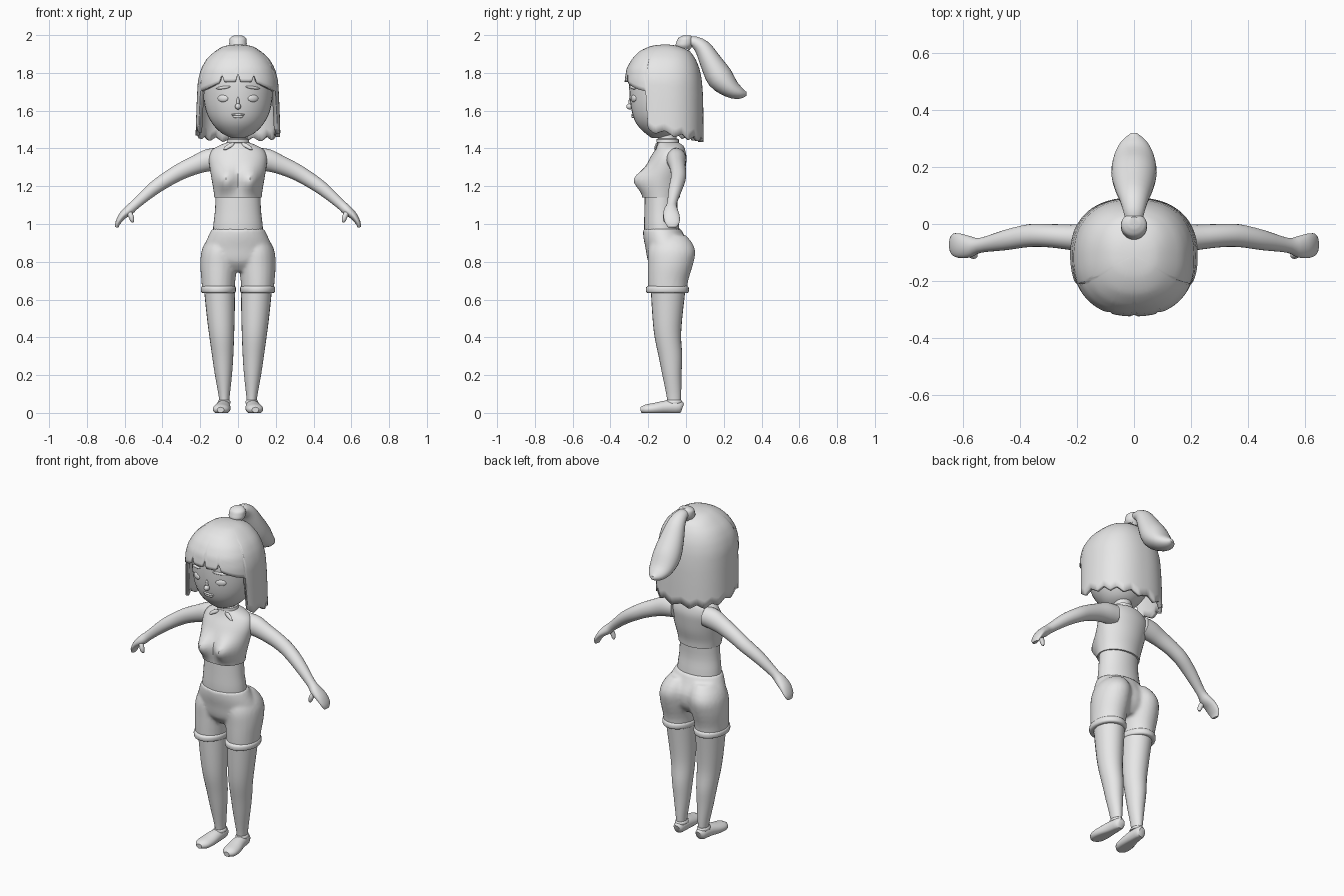
import bpy, bmesh, math
from mathutils import Vector, Matrix

if "Cube" in bpy.data.objects:
    bpy.data.objects.remove(bpy.data.objects["Cube"])

grey = bpy.data.materials.new("plain_grey")
grey.diffuse_color = (0.8, 0.8, 0.8, 1)
grey.use_nodes = True
grey.node_tree.nodes["Principled BSDF"].inputs["Base Color"].default_value = grey.diffuse_color


def finish(bm, name, mirror=False, angle=40):
    bmesh.ops.recalc_face_normals(bm, faces=bm.faces)
    me = bpy.data.meshes.new(name)
    bm.to_mesh(me)
    bm.free()
    ob = bpy.data.objects.new(name, me)
    bpy.context.collection.objects.link(ob)
    me.materials.append(grey)
    bpy.ops.object.select_all(action='DESELECT')
    ob.select_set(True)
    bpy.context.view_layer.objects.active = ob
    bpy.ops.object.shade_smooth_by_angle(angle=math.radians(angle))
    if mirror:
        ob.modifiers.new("mirror", 'MIRROR').use_mirror_merge = False
    return ob


def spline(rows, steps):
    """Catmull-Rom resampling of a list of equal-length tuples."""
    out = []
    for i in range(len(rows) - 1):
        p0, p1 = rows[max(i - 1, 0)], rows[i]
        p2, p3 = rows[i + 1], rows[min(i + 2, len(rows) - 1)]
        for k in range(steps):
            t = k / steps
            out.append([0.5 * (2 * b + (c - a) * t + (2 * a - 5 * b + 4 * c - d) * t * t
                        + (3 * b - a - 3 * c + d) * t ** 3)
                        for a, b, c, d in zip(p0, p1, p2, p3)])
    return out + [list(rows[-1])]


def sweep(bm, rows, side=(1, 0, 0), flat=False, n=24, steps=3, shape=None):
    """Skin oval rings (x, y, z, half width, half depth) along a path."""
    rows = spline(rows, steps)
    side = Vector(side)
    pts = [Vector(r[:3]) for r in rows]
    rings = []
    for i, r in enumerate(rows):
        if flat:
            v = Vector((0, 1, 0))
        else:
            t = pts[min(i + 1, len(pts) - 1)] - pts[max(i - 1, 0)]
            v = t.cross(side).normalized()
        ring = []
        for k in range(n):
            a = 2 * math.pi * k / n
            p = pts[i] + side * math.cos(a) * max(r[3], .003) + v * math.sin(a) * max(r[4], .003)
            ring.append(bm.verts.new(shape(p) if shape else p))
        rings.append(ring)
    for r0, r1 in zip(rings, rings[1:]):
        for k in range(n):
            bm.faces.new((r0[k], r0[(k + 1) % n], r1[(k + 1) % n], r1[k]))
    bm.faces.new(rings[0])
    bm.faces.new(rings[-1])


def levels(rows, cx=0):
    """Turn (z, front y, back y, half width) into sweep rows."""
    return [(cx, (f + b) / 2, z, w, (b - f) / 2) for z, f, b, w in rows]


def part(name, rows, mirror=False, **kw):
    bm = bmesh.new()
    sweep(bm, rows, **kw)
    return finish(bm, name, mirror)


def blob(name, loc, size, turn=0, tilt=0, mirror=False):
    bm = bmesh.new()
    m = (Matrix.Translation(loc) @ Matrix.Rotation(turn, 4, 'Z')
         @ Matrix.Rotation(tilt, 4, 'Y') @ Matrix.Diagonal((*size, 1)))
    bmesh.ops.create_uvsphere(bm, u_segments=16, v_segments=10, radius=1, matrix=m)
    return finish(bm, name, mirror)


# Head and neck
part("head", levels([(1.455, -.18, -.12, .03), (1.48, -.215, -.05, .085), (1.53, -.262, 0, .135),
                     (1.6, -.288, .04, .17), (1.7, -.3, .06, .185), (1.8, -.295, .055, .18),
                     (1.87, -.24, .02, .13)]), flat=True, n=32)
part("neck", levels([(1.38, -.155, -.035, .065), (1.42, -.15, -.045, .055),
                     (1.46, -.148, -.05, .05), (1.52, -.148, -.05, .05)]), flat=True)
part("choker", levels([(1.428, -.15, -.045, .05), (1.432, -.157, -.038, .06),
                       (1.448, -.157, -.038, .057), (1.452, -.15, -.045, .05)]), flat=True, steps=1)

# Facial features
blob("eye", (.08, -.277, 1.665), (.03, .01, .019), turn=.42, mirror=True)
blob("eyebrow", (.078, -.283, 1.722), (.042, .008, .008), turn=.42, tilt=.12, mirror=True)
blob("nose", (0, -.298, 1.622), (.016, .018, .016))
blob("nose_bridge", (0, -.294, 1.645), (.008, .01, .03))
blob("upper_lip", (0, -.279, 1.579), (.036, .011, .007))
blob("lower_lip", (0, -.277, 1.569), (.028, .012, .009))

# Hair cap: dome profile (z, front y, back y, half width) with a cut lower edge
DOME = [(1.95, -.11, -.11, 0), (1.943, -.18, -.045, .07), (1.915, -.245, .02, .12),
        (1.87, -.288, .052, .168), (1.82, -.315, .072, .196), (1.76, -.325, .084, .212),
        (1.68, -.322, .09, .217), (1.58, -.318, .092, .221), (1.42, -.316, .093, .226)]


def hair_point(a, z):
    for p, q in zip(DOME, DOME[1:]):
        if z >= q[0] - 1e-6:
            s0, s1, s = (math.sqrt(max(0, 1.95 - v)) for v in (p[0], q[0], z))
            f, b, w = (u + (v - u) * (s - s0) / (s1 - s0) for u, v in zip(p[1:], q[1:]))
            break
    c, s = math.cos(a), math.sin(a)
    return Vector((math.copysign(abs(c) ** .86, c) * w,
                   (f + b) / 2 + math.copysign(abs(s) ** .86, s) * (b - f) / 2, z))


def hair_edge(a):
    p = hair_point(a, 1.7)
    if p.y < -.212:                                   # fringe with small notches
        notch = max(max(0, .045 - 3.2 * abs(p.x - x)) for x in (-.09, 0, .09))
        return 1.752 - max(0, abs(p.x) - .09) * .45 + notch
    saw = abs((a * 2.4) % 1 - .5)                     # uneven tips at sides and back
    return 1.495 - .05 * (p.y + .2) / .29 + .05 * (saw - .25)


N, M = 160, 22
bm = bmesh.new()
top = bm.verts.new(hair_point(0, 1.95))
cols = []
for i in range(N):
    a = 2 * math.pi * i / N - math.pi / 2
    e = hair_edge(a)
    cols.append([bm.verts.new(hair_point(a, 1.95 - (1.95 - e) * (j / M) ** 2)) for j in range(1, M + 1)])
for i in range(N):
    c0, c1 = cols[i], cols[(i + 1) % N]
    bm.faces.new((top, c0[0], c1[0]))
    for j in range(M - 1):
        bm.faces.new((c0[j], c0[j + 1], c1[j + 1], c1[j]))
hair = finish(bm, "hair_cap")
sol = hair.modifiers.new("thickness", 'SOLIDIFY')
sol.thickness, sol.offset = .02, -1

# Ponytail and its tie
part("ponytail", [(0, -.005, 1.935, .03, .028), (0, .03, 1.966, .034, .028), (0, .085, 1.935, .05, .043),
                  (0, .13, 1.86, .068, .058), (0, .18, 1.775, .08, .07), (0, .24, 1.715, .07, .05),
                  (0, .29, 1.692, .045, .03), (0, .32, 1.69, .01, .01)])
part("hair_tie", levels([(1.93, -.045, .025, .035), (1.945, -.055, .035, .045), (1.965, -.05, .04, .046),
                         (1.985, -.04, .035, .042), (1.998, -.015, .025, .02)]), flat=True)


# Cropped top with a bust swelling
def bust(p):
    if p.y < -.1:
        g = math.exp(-((abs(p.x) - .068) / .05) ** 2)
        h = math.exp(-((p.z - 1.235) / (.055 if p.z > 1.235 else .065)) ** 2)
        p.y -= .062 * g * h
    return p


part("crop_top", levels([(1.14, -.23, -.033, .125), (1.18, -.23, -.028, .13), (1.24, -.227, -.012, .14),
                         (1.30, -.212, -.002, .15), (1.35, -.19, .003, .153), (1.39, -.166, -.004, .138),
                         (1.415, -.155, -.015, .1), (1.432, -.15, -.04, .058)]),
     flat=True, n=40, shape=bust)
part("waist", levels([(.95, -.22, -.033, .133), (1.0, -.222, -.038, .13), (1.07, -.22, -.046, .122),
                      (1.16, -.218, -.042, .118)]), flat=True, n=32)

# Collar flaps lying on the chest
part("collar", [(.03, -.152, 1.428, .012, .006), (.05, -.16, 1.41, .02, .007),
                (.07, -.165, 1.393, .008, .006)], True, n=10)

# Shorts: hips and two legs fused together
bm = bmesh.new()
sweep(bm, levels([(.75, -.16, -.02, .11), (.8, -.2, .015, .18), (.87, -.214, .022, .183),
                  (.93, -.226, -.005, .16), (.975, -.228, -.027, .138)]), flat=True, n=32)
for s in (-1, 1):
    rows = levels([(.64, -.2, .006, .086), (.7, -.202, .012, .09), (.78, -.203, .036, .098),
                   (.85, -.203, .05, .096), (.9, -.19, .033, .085), (.94, -.16, 0, .06)])
    cx = (.104, .104, .102, .099, .09, .08)
    sweep(bm, [(s * c, *r[1:]) for c, r in zip(cx, rows)], flat=True)
shorts = finish(bm, "shorts")
rm = shorts.modifiers.new("fuse", 'REMESH')
rm.mode, rm.voxel_size, rm.use_smooth_shade = 'VOXEL', .01, True
sm = shorts.modifiers.new("soften", 'SMOOTH')
sm.factor, sm.iterations = .5, 5
part("shorts_cuff", levels([(.634, -.2, .005, .08), (.638, -.21, .013, .09), (.65, -.213, .016, .093),
                            (.665, -.211, .014, .092), (.672, -.2, .006, .084)], .104),
     True, flat=True, n=28, steps=2)

# Legs, shoes and shoe openings
leg = levels([(.035, -.098, -.03, .026), (.08, -.101, -.026, .028), (.2, -.125, -.024, .045),
              (.3, -.145, -.02, .056), (.4, -.166, -.026, .065), (.5, -.177, -.02, .073),
              (.66, -.187, -.002, .083)])
leg_x = (.073, .073, .077, .081, .086, .091, .098)
part("leg", [(c, *r[1:]) for c, r in zip(leg_x, leg)], True, flat=True)


def ground(p):
    p.z = max(p.z, 0)
    return p


part("shoe", [(.072, -.018, .028, .018, .022), (.074, -.035, .031, .031, .034),
              (.078, -.1, .03, .038, .036), (.086, -.165, .022, .046, .031),
              (.09, -.213, .018, .041, .026), (.092, -.24, .016, .018, .014)], True, shape=ground)
part("shoe_opening", levels([(.05, -.108, -.022, .034), (.06, -.108, -.02, .034),
                             (.068, -.102, -.026, .028)], .073), True, flat=True)

# Arms with mitten hands and thumbs
part("arm", [(.1, -.052, 1.345, .054, .058), (.155, -.05, 1.338, .052, .059), (.22, -.047, 1.315, .045, .05),
             (.3, -.041, 1.28, .041, .044), (.37, -.041, 1.24, .04, .04), (.45, -.056, 1.185, .036, .035),
             (.54, -.075, 1.107, .026, .026), (.575, -.08, 1.075, .037, .027),
             (.61, -.077, 1.045, .043, .021), (.635, -.073, 1.008, .039, .014),
             (.642, -.073, .982, .022, .009)], True, side=(0, 1, 0))
part("thumb", [(.585, -.095, 1.075, .014, .014), (.568, -.108, 1.045, .014, .014),
               (.56, -.11, 1.02, .011, .011), (.557, -.108, 1.008, .005, .005)],
     True, side=(0, 1, 0), n=12)
